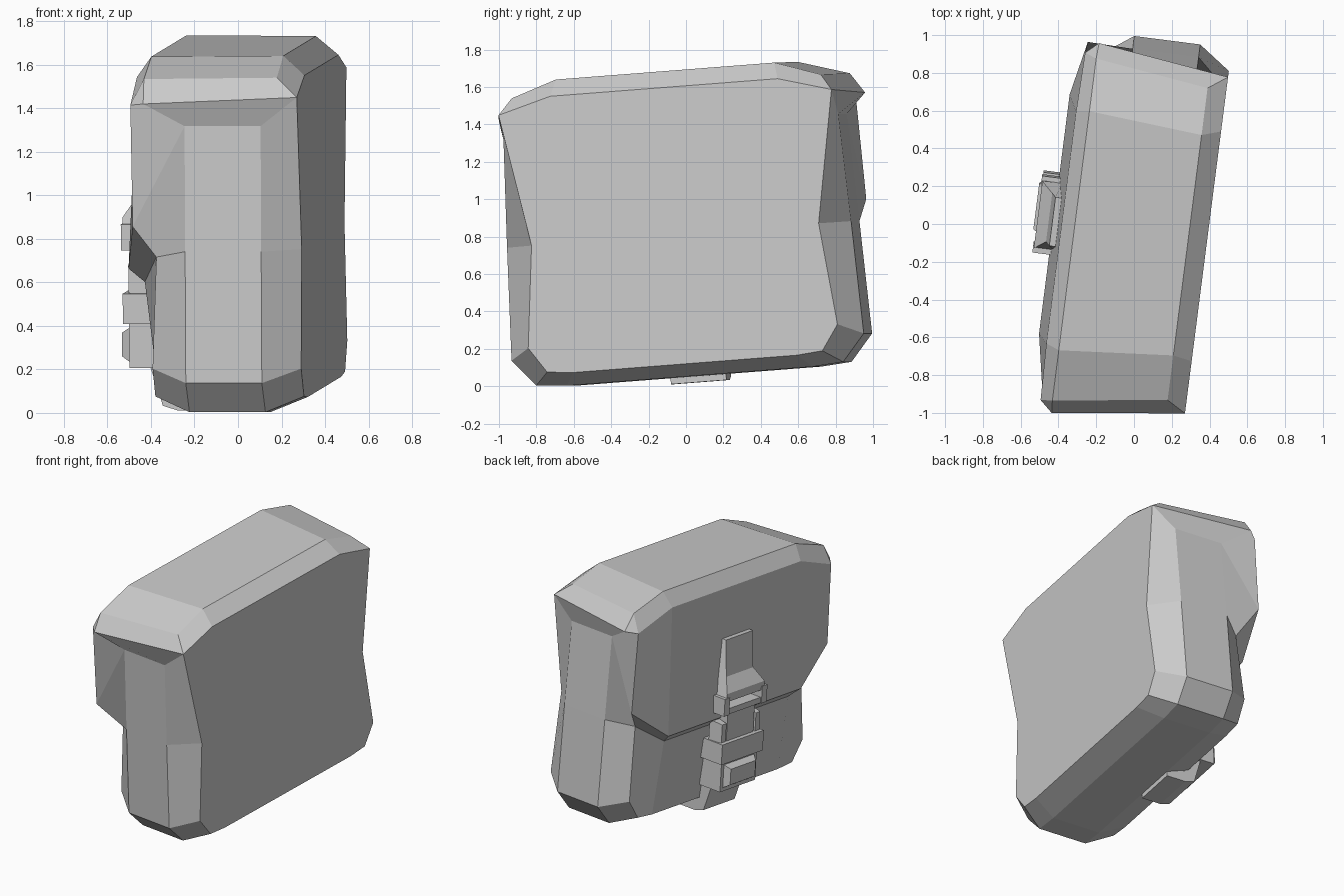
import bpy, bmesh, math
from mathutils import Matrix

cube = bpy.data.objects.get("Cube")
if cube:
    bpy.data.objects.remove(cube, do_unlink=True)

grey = bpy.data.materials.new("plain_grey")
grey.use_nodes = True
grey.diffuse_color = (0.6, 0.6, 0.6, 1)
grey.node_tree.nodes["Principled BSDF"].inputs["Base Color"].default_value = (0.6, 0.6, 0.6, 1)

# The whole bag is turned and tipped a little
POSE = Matrix.Rotation(math.radians(-7.3), 4, 'Z') @ Matrix.Rotation(math.radians(4.4), 4, 'X')
BACK, MIDDLE = 0.395, 0.054


def finish(bm, name):
    bmesh.ops.remove_doubles(bm, verts=bm.verts, dist=0.0005)
    bmesh.ops.recalc_face_normals(bm, faces=bm.faces)
    mesh = bpy.data.meshes.new(name)
    bm.to_mesh(mesh)
    bm.free()
    mesh.materials.append(grey)
    obj = bpy.data.objects.new(name, mesh)
    obj.matrix_world = POSE
    bpy.context.collection.objects.link(obj)
    return obj


def place(side, height, depth):
    return (BACK - depth, side + MIDDLE, height)


def add_face(bm, points):
    unique = [p for i, p in enumerate(points) if p not in points[:i]]
    if len(unique) > 2:
        bm.faces.new([bm.verts.new(place(*p)) for p in unique])


def mirrored(points):
    return [(-s, h, d) for s, h, d in points]


# Bag body and flap: half rings from the back panel to the front
corner = (0.90, 1.518, 0)
back = [(0.606, 0.116, 0), (0.744, 0.129, 0), (0.836, 0.264, 0), (0.776, 0.81, 0),
        corner, corner, corner, (0.615, 1.598, 0)]
lower = [(0.665, 0.05), (0.83, 0.063), (0.952, 0.206), (0.93, 0.81), (0.905, 1.386)]
near = [(s, h, 0.168) for s, h in lower] + [corner, (0.835, 1.604, 0.1), (0.59, 1.686, 0.1)]
far = [(s, h, 0.52) for s, h in lower] + [(0.99, 1.495, 0.70), (0.915, 1.604, 0.705), (0.64, 1.686, 0.705)]
flap_top = (0.93, 1.485, 0.767)
front = [(s, h, 0.688) for s, h, d in back[:3]] + [
    (0.80, 0.775, 0.67), (0.945, 0.927, 0.76), flap_top, flap_top, (0.62, 1.59, 0.775)]
hem, tuck = (0.64, 0.71, 0.82), (0.60, 0.645, 0.75)

bm = bmesh.new()
rings = [back, near, far, front]
for a, b in zip(rings, rings[1:]):
    for i in range(7):
        quad = [a[i], a[i + 1], b[i + 1], b[i]]
        add_face(bm, quad)
        add_face(bm, mirrored(quad))
    for i in (0, 7):
        edge = [a[i], b[i]]
        add_face(bm, edge + mirrored(edge)[::-1])
add_face(bm, back + mirrored(back)[::-1])
for part in ([front[7], flap_top, front[4], hem], [hem, front[4], front[3], tuck],
             [tuck, front[3], front[2], front[1], front[0]]):
    add_face(bm, part)
    add_face(bm, mirrored(part))
for edge in ([front[7], hem], [hem, tuck], [tuck, front[0]]):
    add_face(bm, edge + mirrored(edge)[::-1])
finish(bm, "bag_body")


def extrude_profile(name, half_width, profile, flare=None):
    """Side profile of (depth, height) points, drawn across the width."""
    bm = bmesh.new()
    widths = flare or [half_width] * len(profile)
    left = [(w, h, d) for w, (d, h) in zip(widths, profile)]
    right = mirrored(left)
    add_face(bm, left)
    add_face(bm, right)
    for i in range(len(left)):
        add_face(bm, [left[i - 1], left[i], right[i], right[i - 1]])
    return finish(bm, name)


def box(name, side, depth, height, inset=0):
    """Box between the given limits; inset narrows its outer face."""
    bm = bmesh.new()
    loops = []
    for d, k in zip(depth, (0, inset)):
        s0, s1, h0, h1 = side[0] + k, side[1] - k, height[0] + k, height[1] - k
        loops.append([(s0, h0, d), (s1, h0, d), (s1, h1, d), (s0, h1, d)])
        add_face(bm, loops[-1])
    for i in range(4):
        add_face(bm, [loops[0][i - 1], loops[0][i], loops[1][i], loops[1][i - 1]])
    return finish(bm, name)


# Strap on the flap, flaring out to the buckle
extrude_profile("upper_strap", 0.13,
                [(0.78, 1.25), (0.825, 1.25), (0.845, 1.0), (0.905, 0.91), (0.905, 0.87), (0.80, 0.87)],
                [0.13, 0.13, 0.13, 0.18, 0.18, 0.18])

# Buckle frame with an open slot, prongs and socket
box("buckle_top_bar", (-0.18, 0.18), (0.80, 0.90), (0.85, 0.88))
box("buckle_slot_bar", (-0.18, 0.18), (0.80, 0.90), (0.76, 0.80))
box("buckle_centre", (-0.13, 0.13), (0.74, 0.875), (0.54, 0.78))
for sign, word in ((1, "left"), (-1, "right")):
    outer, inner = sorted((sign * 0.205, sign * 0.155))
    box("buckle_arm_" + word, (outer, inner), (0.80, 0.91), (0.76, 0.88))
    outer, inner = sorted((sign * 0.195, sign * 0.13))
    box("buckle_prong_" + word, (outer, inner), (0.78, 0.88), (0.55, 0.70), 0.012)
box("buckle_socket", (-0.20, 0.20), (0.72, 0.905), (0.42, 0.56))

# Lower strap with a raised pad, and the tab under the bag
box("lower_strap", (-0.17, 0.17), (0.68, 0.88), (0.215, 0.42))
box("strap_pad", (-0.145, 0.145), (0.88, 0.92), (0.24, 0.40), 0.025)
extrude_profile("bottom_tab", 0.15,
                [(0.68, 0.25), (0.79, 0.23), (0.73, 0.04), (0.66, 0.018), (0.52, 0.018), (0.52, 0.07), (0.66, 0.10)])
